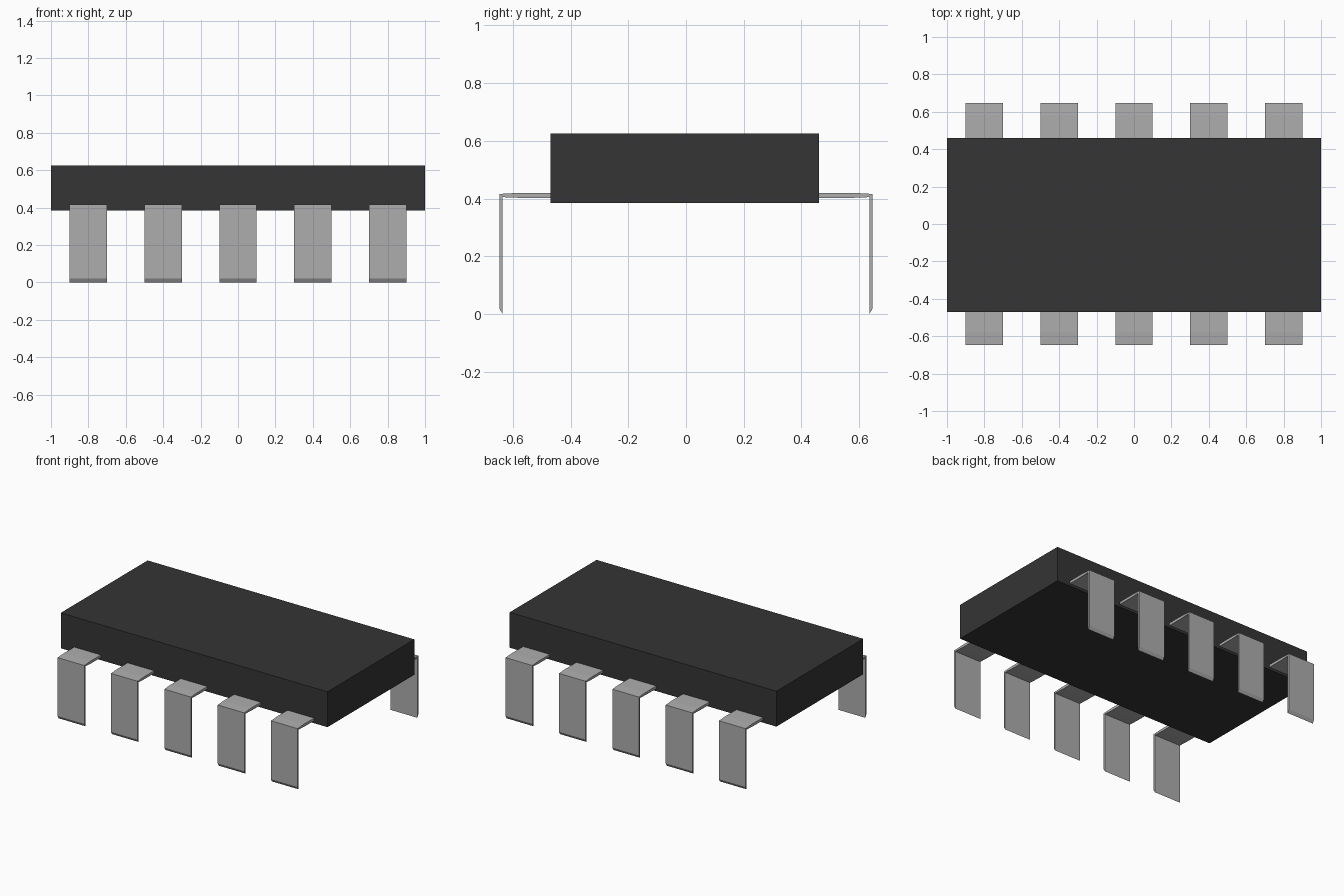
import bpy, bmesh

if "Cube" in bpy.data.objects:
    bpy.data.objects.remove(bpy.data.objects["Cube"])


def material(name, color):
    m = bpy.data.materials.new(name)
    m.diffuse_color = color
    m.use_nodes = True
    m.node_tree.nodes["Principled BSDF"].inputs["Base Color"].default_value = m.diffuse_color
    return m


def prism(name, profile, x0, x1, mat):
    """Extrude a closed (y, z) profile from x0 to x1."""
    bm = bmesh.new()
    face = bm.faces.new([bm.verts.new((x0, y, z)) for y, z in profile])
    ext = bmesh.ops.extrude_face_region(bm, geom=[face])
    verts = [v for v in ext["geom"] if isinstance(v, bmesh.types.BMVert)]
    bmesh.ops.translate(bm, verts=verts, vec=(x1 - x0, 0, 0))
    bmesh.ops.recalc_face_normals(bm, faces=bm.faces)
    mesh = bpy.data.meshes.new(name)
    bm.to_mesh(mesh)
    bm.free()
    mesh.materials.append(mat)
    ob = bpy.data.objects.new(name, mesh)
    bpy.context.collection.objects.link(ob)
    return ob


black = material("black_plastic", (0.035, 0.035, 0.035, 1))
metal = material("grey_metal", (0.42, 0.42, 0.42, 1))

# Chip body
prism("body", [(-0.47, 0.385), (0.46, 0.385), (0.46, 0.625), (-0.47, 0.625)],
      -1, 1, black)

# Bent pins: thin strip leaving the body, folded down, with a slanted tip
pin = [(0.44, 0.42), (0.58, 0.42), (0.647, 0.416), (0.647, 0.02),
       (0.635, 0.0), (0.635, 0.405), (0.56, 0.402), (0.44, 0.402)]
for side, label in ((-1, "front"), (1, "back")):
    for i in range(5):
        x = -0.8 + 0.4 * i
        prism(f"{label}_pin_{i + 1}", [(side * y, z) for y, z in pin],
              x - 0.1, x + 0.1, metal)
